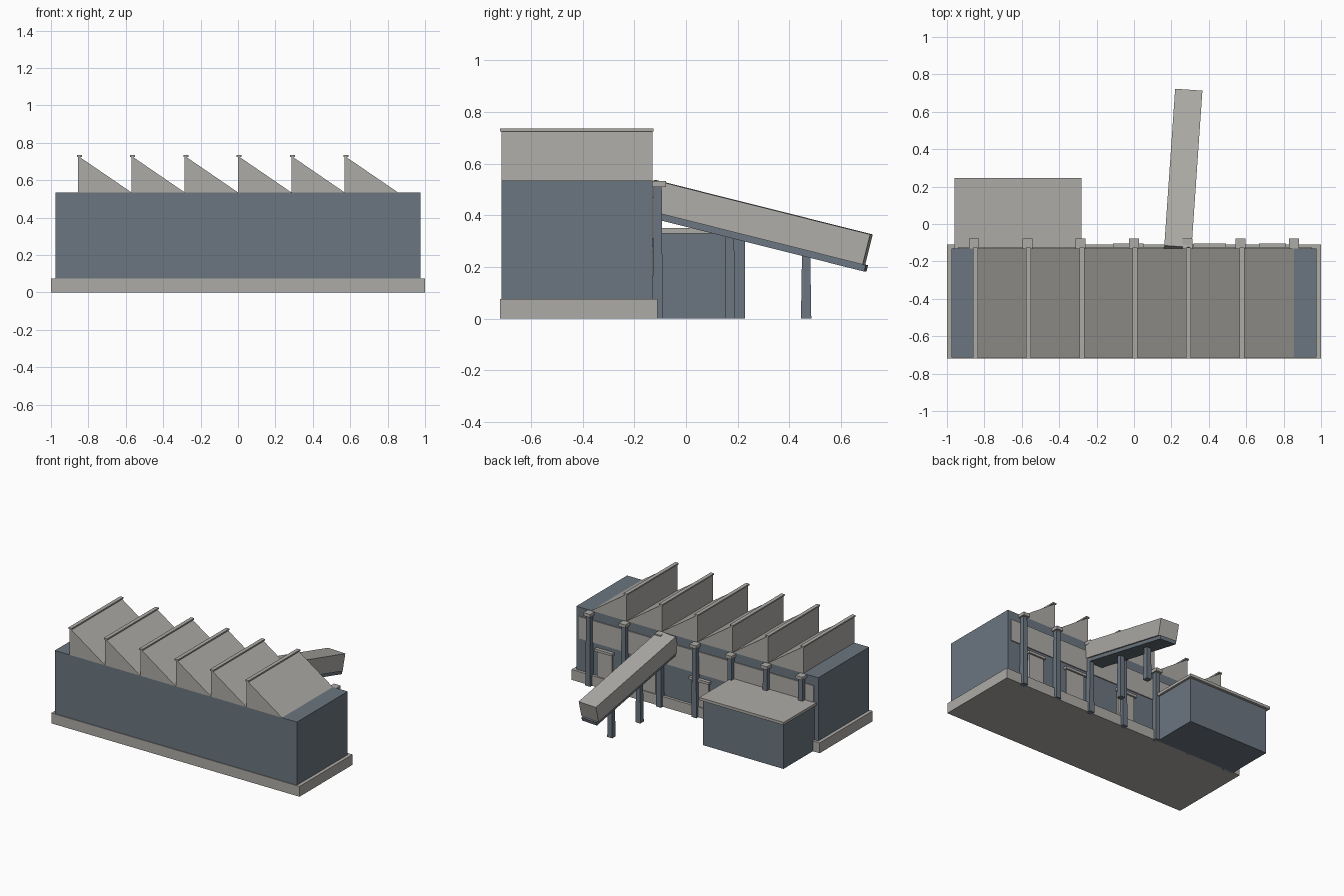
import bpy, math
from mathutils import Matrix, Vector

default = bpy.data.objects.get("Cube")
if default:
    bpy.data.objects.remove(default, do_unlink=True)


def material(name, rgb):
    m = bpy.data.materials.new(name)
    m.use_nodes = True
    m.diffuse_color = (*rgb, 1)
    m.node_tree.nodes["Principled BSDF"].inputs["Base Color"].default_value = (*rgb, 1)
    return m


GREY = material("warm_grey_concrete", (0.42, 0.41, 0.385))
BLUE = material("slate_blue_cladding", (0.147, 0.18, 0.215))


def prism(name, profile, y0, y1, mat):
    """Extrude an (x, z) outline along y."""
    n = len(profile)
    verts = [(x, y, z) for y in (y0, y1) for x, z in profile]
    faces = [tuple(range(n)), tuple(reversed(range(n, 2 * n)))]
    faces += [(i, i + n, (i + 1) % n + n, (i + 1) % n) for i in range(n)]
    mesh = bpy.data.meshes.new(name)
    mesh.from_pydata(verts, [], faces)
    mesh.materials.append(mat)
    obj = bpy.data.objects.new(name, mesh)
    bpy.context.collection.objects.link(obj)
    return obj


def box(name, x0, x1, y0, y1, z0, z1, mat):
    return prism(name, [(x0, z0), (x1, z0), (x1, z1), (x0, z1)], y0, y1, mat)


def post(name, x, y, height, mat, bottom=0.02, top=0.016):
    """Square post that narrows slightly upward."""
    obj = box(name, -bottom, bottom, -bottom, bottom, 0, height, mat)
    for v in obj.data.vertices:
        if v.co.z > height / 2:
            v.co.x *= top / bottom
            v.co.y *= top / bottom
    obj.location = (x, y, 0)
    return obj


# Main hall on its plinth
box("plinth", -1, 1, -0.72, -0.11, 0, 0.075, GREY)
box("main_hall", -0.975, 0.975, -0.715, -0.13, 0.075, 0.535, BLUE)

# Sawtooth roof with a cap along every ridge
STEP = 0.285
for i in range(6):
    x = -0.855 + i * STEP
    prism("roof_tooth", [(x, 0.535), (x + STEP, 0.535), (x, 0.73)], -0.715, -0.13, GREY)
    box("ridge_cap", x - 0.007, x + 0.02, -0.72, -0.125, 0.725, 0.735, GREY)

# Rear columns with square caps
for i in range(7):
    x = -0.855 + i * STEP
    post("rear_column", x, -0.11, 0.512, BLUE)
    box("column_cap", x - 0.027, x + 0.027, -0.13, -0.078, 0.51, 0.533, GREY)

# Rear window band and hooded doors
box("window_band", -0.94, 0.95, -0.135, -0.123, 0.31, 0.47, GREY)
for x, w in ((0.74, 0.06), (0.405, 0.075), (-0.03, 0.07)):
    box("rear_door", x - w, x + w, -0.135, -0.118, 0.075, 0.26, GREY)
    box("door_hood", x - w - 0.012, x + w + 0.012, -0.135, -0.105, 0.26, 0.278, GREY)

# Annex
box("annex", -0.945, -0.295, -0.13, 0.228, 0, 0.33, BLUE)
box("annex_roof", -0.96, -0.28, -0.13, 0.247, 0.33, 0.35, GREY)

# Enclosed sloping conveyor, built along +y with its top edge at the origin
LENGTH, HALF = 0.866, 0.073
start, end = Vector((0.235, -0.12, 0.536)), Vector((0.293, 0.72, 0.325))
along = (end - start).normalized()
side = along.cross(Vector((0, 0, 1))).normalized()
up = side.cross(along)
frame = Matrix((side, along, up)).transposed().to_4x4()
frame.translation = start
for part in (
    box("conveyor_gallery", -HALF, HALF, 0, LENGTH, -0.12, 0, GREY),
    box("conveyor_belt_tray", -HALF + 0.01, HALF - 0.01, 0.01, LENGTH + 0.012, -0.145, -0.12, BLUE),
):
    part.matrix_world = frame

# Conveyor legs
for y, h in ((0.17, 0.325), (0.465, 0.25)):
    t = (y - start.y) / (end.y - start.y)
    post("conveyor_leg", start.lerp(end, t).x, y, h, BLUE)
